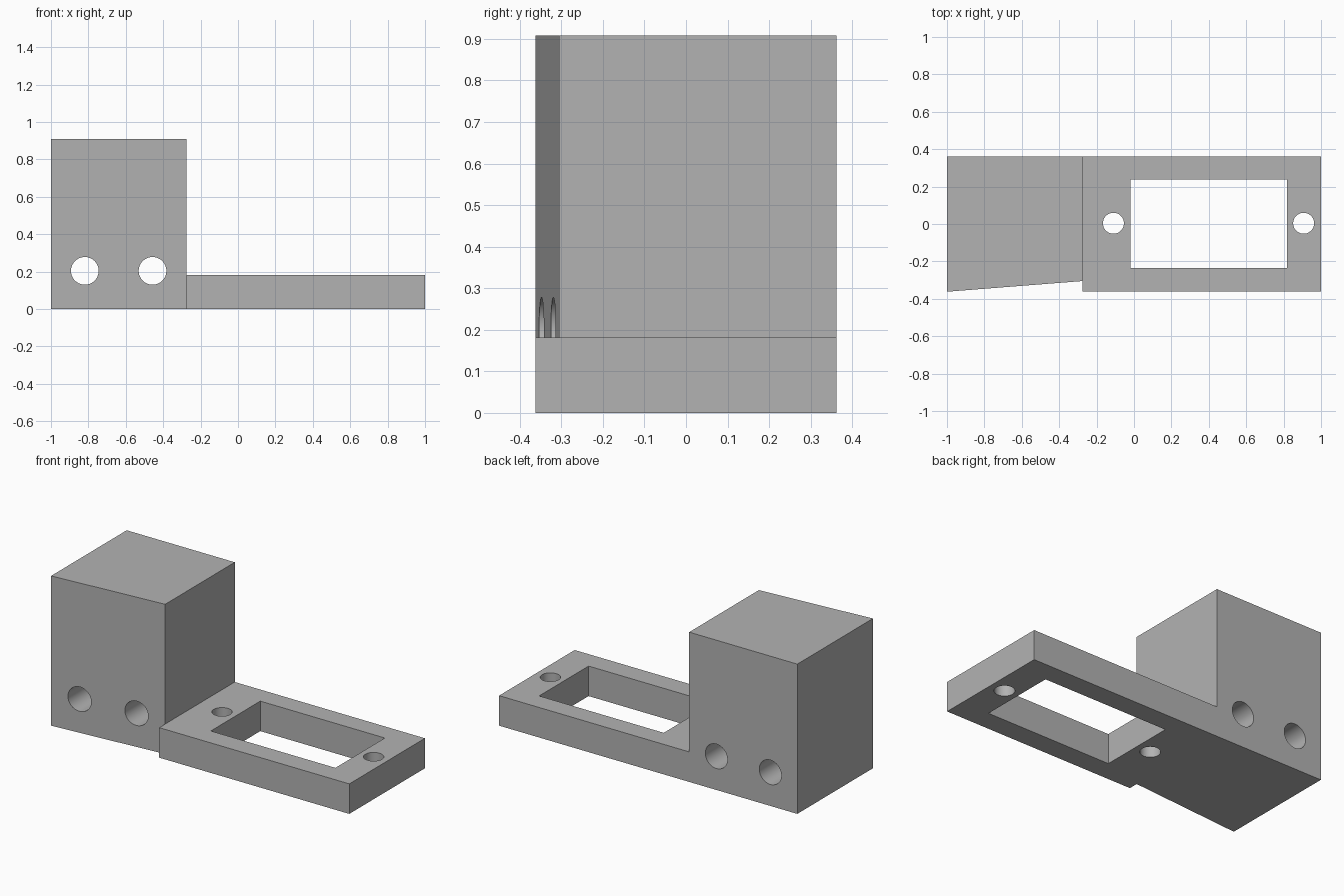
import bpy, bmesh, math
from mathutils import Vector

if "Cube" in bpy.data.objects:
    bpy.data.objects.remove(bpy.data.objects["Cube"], do_unlink=True)

BACK, FRONT, STEP = 0.362, -0.362, -0.305
SEAM, PLATE_H, BLOCK_H = -0.275, 0.182, 0.908

grey = bpy.data.materials.new("plain_grey")
grey.use_nodes = True
colour = (0.45, 0.45, 0.45, 1)
grey.diffuse_color = colour
grey.node_tree.nodes["Principled BSDF"].inputs["Base Color"].default_value = colour


def raise_face(bm, face, height):
    """Extrude one face upwards and return the new top face."""
    result = bmesh.ops.extrude_face_region(bm, geom=[face])["geom"]
    verts = [g for g in result if isinstance(g, bmesh.types.BMVert)]
    bmesh.ops.translate(bm, verts=verts, vec=Vector((0, 0, height)))
    return next(g for g in result if isinstance(g, bmesh.types.BMFace))


# Body: stepped footprint raised as a plate, then the left end raised as a block
bm = bmesh.new()
footprint = [(-1, FRONT), (SEAM, STEP), (SEAM, FRONT), (1, FRONT), (1, BACK), (SEAM, BACK), (-1, BACK)]
base = bm.faces.new([bm.verts.new((x, y, 0)) for x, y in footprint])
top = raise_face(bm, base, PLATE_H)
if base.is_valid is False or not any(abs(f.calc_center_median().z) < 1e-6 for f in bm.faces):
    bm.faces.new([v for v in bm.verts if v.co.z < 1e-6])
seam_verts = [next(v for v in top.verts if (v.co.xy - Vector((SEAM, y))).length < 1e-4) for y in (STEP, BACK)]
bmesh.utils.face_split(top, *seam_verts)
block_top = min((f for f in bm.faces if all(abs(v.co.z - PLATE_H) < 1e-5 for v in f.verts)),
                key=lambda f: f.calc_center_median().x)
rim = block_top
raise_face(bm, rim, BLOCK_H - PLATE_H)
if rim.is_valid:
    bm.faces.remove(rim)
bmesh.ops.dissolve_limit(bm, angle_limit=math.radians(0.5), verts=bm.verts[:], edges=bm.edges[:])
bmesh.ops.recalc_face_normals(bm, faces=bm.faces[:])
mesh = bpy.data.meshes.new("mounting_bracket")
bm.to_mesh(mesh)
bm.free()
mesh.materials.append(grey)
body = bpy.data.objects.new("mounting_bracket", mesh)
bpy.context.collection.objects.link(body)


def cut(cutter, name):
    """Cut a helper shape out of the body, then remove the helper."""
    cutter.name = name
    cutter.hide_render = True
    cutter.data.materials.append(grey)
    mod = body.modifiers.new(name, "BOOLEAN")
    mod.operation, mod.solver, mod.object = "DIFFERENCE", "EXACT", cutter
    bpy.context.view_layer.objects.active = body
    bpy.ops.object.modifier_apply(modifier=name)
    bpy.data.objects.remove(cutter, do_unlink=True)


def drill(name, radius, location, rotation=(0, 0, 0)):
    bpy.ops.mesh.primitive_cylinder_add(vertices=64, radius=radius, depth=1.2,
                                        location=location, rotation=rotation)
    cut(bpy.context.object, name)


# Rectangular window through the plate
bpy.ops.mesh.primitive_cube_add(size=1, location=(0.4, 0.002, PLATE_H / 2))
bpy.context.object.scale = (0.836, 0.474, 1)
cut(bpy.context.object, "window_cutter")

# Screw holes at both ends of the window
for x in (-0.11, 0.907):
    drill("screw_hole_cutter", 0.056, (x, 0.004, PLATE_H / 2))

# Bolt holes running front to back through the block
for x in (-0.819, -0.457):
    drill("bolt_hole_cutter", 0.074, (x, 0, 0.204), (math.pi / 2, 0, 0))

# Smooth bores with sharp edges
bpy.ops.object.select_all(action="DESELECT")
body.select_set(True)
bpy.context.view_layer.objects.active = body
bpy.ops.object.shade_smooth_by_angle(angle=math.radians(30))
